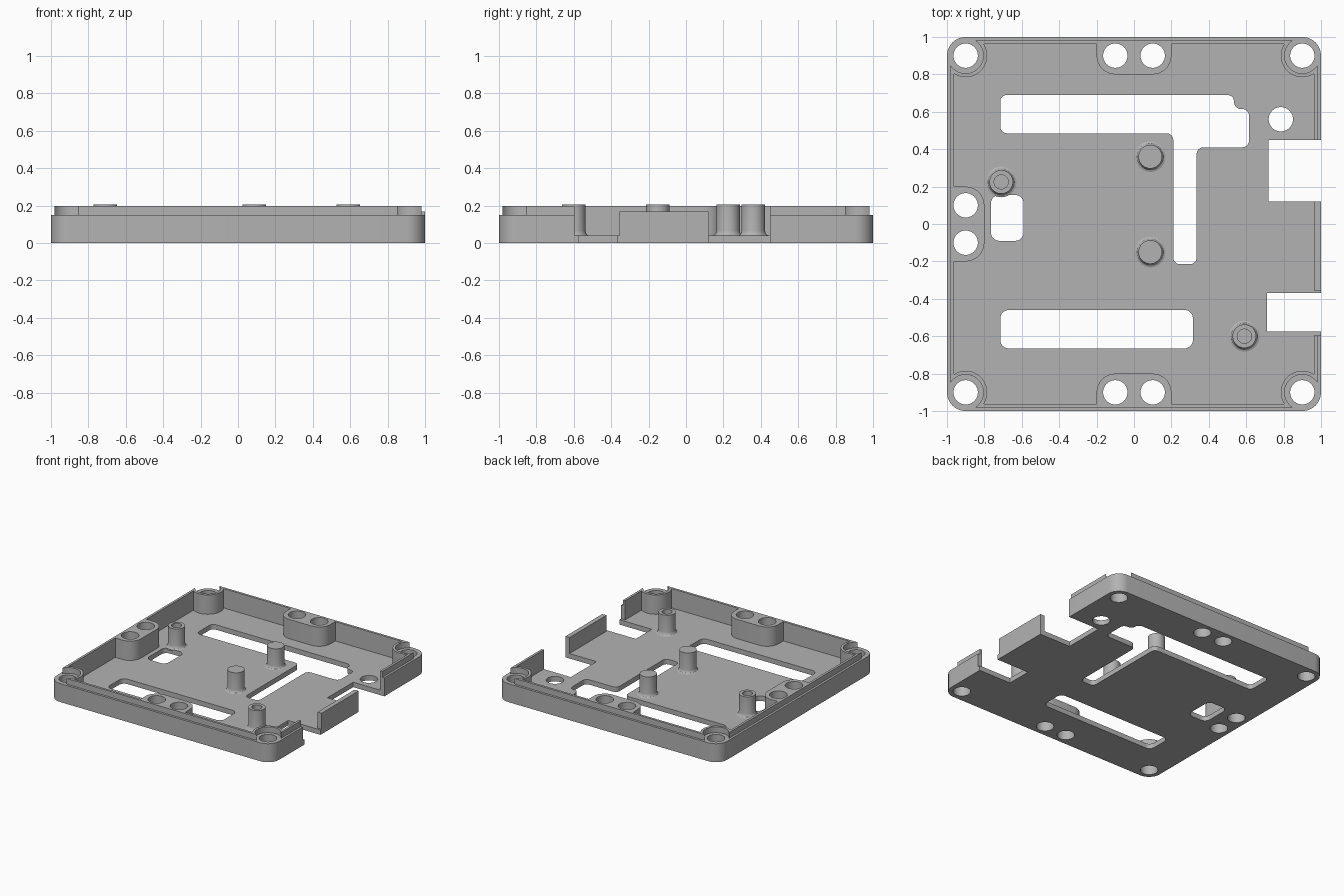
import bpy, bmesh
from math import sin, cos, pi
from mathutils import Vector

cube = bpy.data.objects.get("Cube")
if cube:
    bpy.data.objects.remove(cube, do_unlink=True)

grey = bpy.data.materials.new("mid grey")
grey.use_nodes = True
colour = (0.45, 0.45, 0.45, 1)
grey.diffuse_color = colour
grey.node_tree.nodes["Principled BSDF"].inputs["Base Color"].default_value = colour

FLOOR, RIM, LIP, POST = 0.04, 0.15, 0.197, 0.205
OVER = 0.3


def rounded(points, radius, steps=8):
    """Round every corner of an outline."""
    if not radius:
        return [Vector(p) for p in points]
    out = []
    for i, p in enumerate(points):
        p = Vector(p)
        a = (Vector(points[i - 1]) - p).normalized()
        b = (Vector(points[(i + 1) % len(points)]) - p).normalized()
        centre = p + (a + b) * radius
        for k in range(steps + 1):
            t = k / steps * pi / 2
            out.append(centre - b * radius * cos(t) - a * radius * sin(t))
    return out


def prism(name, outline, z0, z1):
    bm = bmesh.new()
    face = bm.faces.new([bm.verts.new((p[0], p[1], z0)) for p in outline])
    top = bmesh.ops.extrude_face_region(bm, geom=[face])["geom"]
    bmesh.ops.translate(bm, vec=(0, 0, z1 - z0),
                        verts=[v for v in top if isinstance(v, bmesh.types.BMVert)])
    bmesh.ops.recalc_face_normals(bm, faces=bm.faces)
    mesh = bpy.data.meshes.new(name)
    bm.to_mesh(mesh)
    bm.free()
    mesh.materials.append(grey)
    obj = bpy.data.objects.new(name, mesh)
    bpy.context.collection.objects.link(obj)
    return obj


def block(name, x0, x1, y0, y1, z0, z1, radius=0):
    return prism(name, rounded([(x0, y0), (x1, y0), (x1, y1), (x0, y1)], radius), z0, z1)


def cylinder(name, x, y, r, z0, z1, n=48):
    ring = [(x + r * cos(2 * pi * i / n), y + r * sin(2 * pi * i / n)) for i in range(n)]
    return prism(name, ring, z0, z1)


def boolean(target, tool, operation="DIFFERENCE"):
    mod = target.modifiers.new("cut", "BOOLEAN")
    mod.operation, mod.object, mod.solver = operation, tool, "EXACT"
    bpy.context.view_layer.objects.active = target
    bpy.ops.object.modifier_apply(modifier=mod.name)
    bpy.data.objects.remove(tool, do_unlink=True)


def smooth(obj):
    bpy.ops.object.select_all(action="DESELECT")
    obj.select_set(True)
    bpy.context.view_layer.objects.active = obj
    bpy.ops.object.shade_smooth_by_angle(angle=0.5)


corners = [(x, y) for x in (-0.9, 0.9) for y in (-0.9, 0.9)]

# Outer block, stepped lip and the lower wall section on the left side
tray = block("tray", -1, 1, -1, 1, 0, RIM, 0.1)
boolean(tray, block("lip", -0.982, 0.982, -0.982, 0.982, 0.06, LIP, 0.082), "UNION")
boolean(tray, block("low_wall", 0.9, 1, -0.355, 0.2, 0.06, 0.17), "UNION")

# Cavity, leaving corner bosses and the double screw pads
cavity = block("cavity", -0.963, 0.963, -0.963, 0.963, FLOOR, OVER)
for x, y in corners:
    boolean(cavity, cylinder("boss", x, y, 0.115, 0, 0.5))
for x0, x1, y0, y1 in [(-0.2, 0.2, 0.8, 1.2), (-0.2, 0.2, -1.2, -0.8), (-1.2, -0.8, -0.2, 0.2)]:
    boolean(cavity, block("pad", x0, x1, y0, y1, 0, 0.5, 0.1))
boolean(tray, cavity)

# Recesses around the corner screws, and all through holes
for x, y in corners:
    boolean(tray, cylinder("recess", x, y, 0.095, RIM, OVER))
pad_holes = [(x, y) for x in (-0.1, 0.1) for y in (-0.9, 0.9)] + [(-0.9, -0.1), (-0.9, 0.1)]
for x, y in corners + pad_holes + [(0.785, 0.56)]:
    boolean(tray, cylinder("hole", x, y, 0.065, -0.1, OVER))

# Floor slots
branch = [(-0.715, 0.485), (0.21, 0.485), (0.21, -0.215), (0.335, -0.215), (0.335, 0.41),
          (0.615, 0.41), (0.615, 0.615), (0.535, 0.615), (0.535, 0.69), (-0.715, 0.69)]
boolean(tray, prism("branched_slot", rounded(branch, 0.036), -0.1, OVER))
boolean(tray, block("front_slot", -0.715, 0.315, -0.665, -0.46, -0.1, OVER, 0.045))
boolean(tray, block("square_slot", -0.765, -0.59, -0.09, 0.155, -0.1, OVER, 0.045))

# Connector notches in the left side, and lip removed above the low wall
boolean(tray, block("back_notch", 0.72, 1.2, 0.12, 0.45, -0.1, OVER))
boolean(tray, block("front_notch", 0.71, 1.2, -0.575, -0.37, -0.1, OVER))
boolean(tray, block("notch_clearance", 0.9, 1.2, -0.595, -0.355, FLOOR, OVER))
boolean(tray, block("lip_gap", 0.9, 1.2, -0.4, 0.2, 0.17, OVER))
smooth(tray)


# Standing posts with flared feet
def post(name, x, y, bore):
    profile = [(0, 0.03), (0.082, 0.03), (0.082, FLOOR), (0.072, 0.044),
               (0.066, 0.052), (0.063, 0.066), (0.063, POST)]
    profile += [(0.038, POST), (0.038, 0.06), (0, 0.06)] if bore else [(0, POST)]
    bm = bmesh.new()
    verts = [bm.verts.new((r, 0, z)) for r, z in profile]
    edges = [bm.edges.new(pair) for pair in zip(verts, verts[1:])]
    bmesh.ops.spin(bm, geom=verts + edges, axis=(0, 0, 1), cent=(0, 0, 0),
                   angle=2 * pi, steps=40)
    bmesh.ops.remove_doubles(bm, verts=bm.verts, dist=0.0001)
    bmesh.ops.recalc_face_normals(bm, faces=bm.faces)
    mesh = bpy.data.meshes.new(name)
    bm.to_mesh(mesh)
    bm.free()
    mesh.materials.append(grey)
    obj = bpy.data.objects.new(name, mesh)
    obj.location = (x, y, 0)
    bpy.context.collection.objects.link(obj)
    smooth(obj)


post("back_post", 0.087, 0.36, False)
post("middle_post", 0.087, -0.15, False)
post("right_screw_post", -0.71, 0.225, True)
post("front_screw_post", 0.59, -0.6, True)
